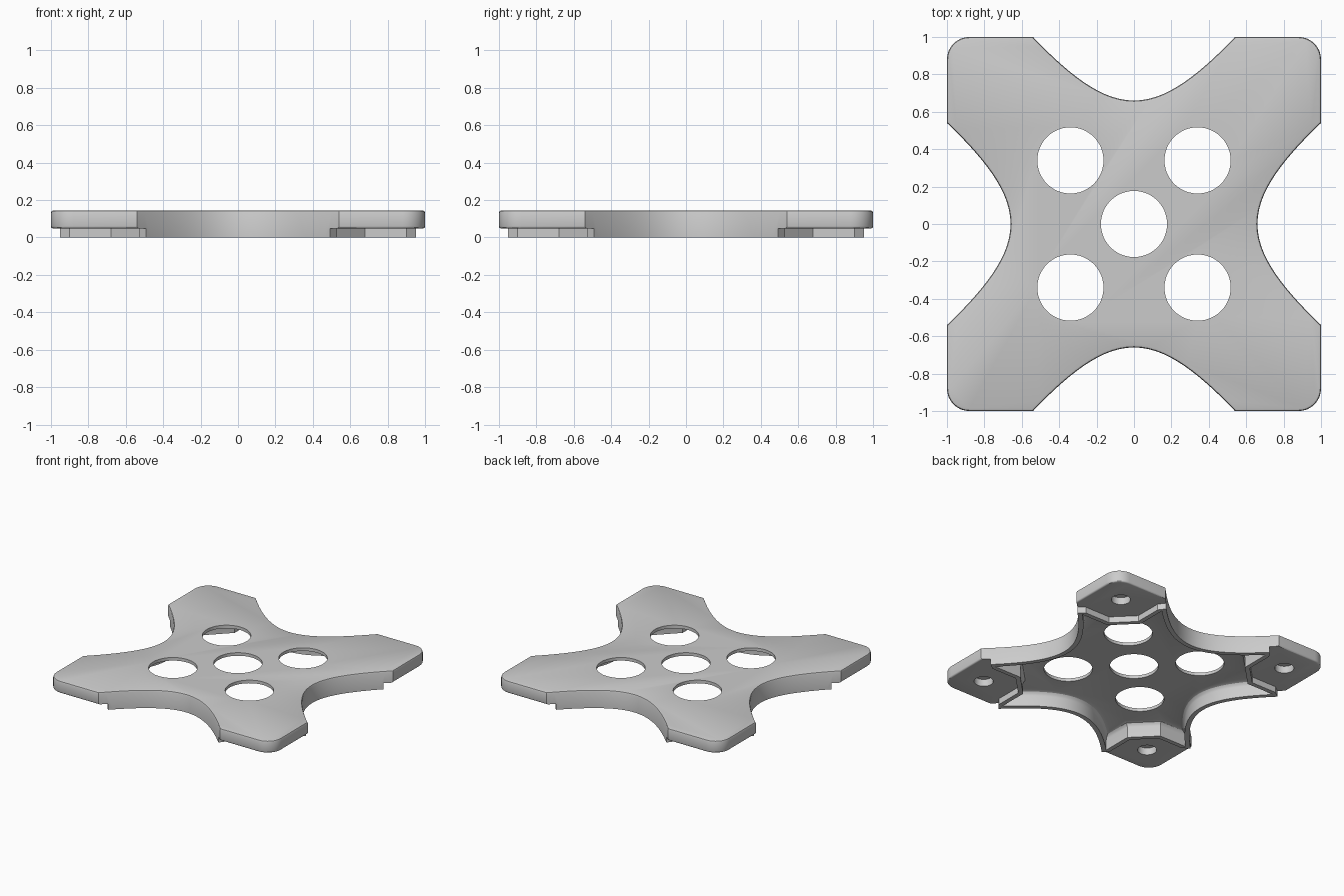
import bpy, bmesh
from math import sin, cos, pi, sqrt, hypot
from mathutils import Matrix

if "Cube" in bpy.data.objects:
    bpy.data.objects.remove(bpy.data.objects["Cube"], do_unlink=True)

HEIGHT, LIP = 0.145, 0.048     # plate top and underside of the corner pads
WAIST, SPREAD = 0.66, 1.935    # hyperbolic side curve
CORNER = 0.12                  # outer corner radius
STEPS = 28

grey = bpy.data.materials.new("plain grey")
grey.use_nodes = True
colour = (0.6, 0.6, 0.6, 1)
grey.diffuse_color = colour
grey.node_tree.nodes["Principled BSDF"].inputs["Base Color"].default_value = colour


def waist_curve(d, limit):
    """Points of the +x side curve, moved inward by d."""
    pts = []
    for i in range(STEPS + 1):
        t = limit * (2 * i / STEPS - 1)
        x = sqrt(WAIST ** 2 + SPREAD * t * t)
        slope = SPREAD * t / x
        n = hypot(1, slope)
        pts.append((x - d / n, t + d * slope / n))
    return pts


def four_way(pts):
    """Repeat a quarter outline around the centre."""
    ring = []
    for _ in range(4):
        ring += pts
        pts = [(-y, x) for x, y in pts]
    return ring


def outer_ring(d):
    c = 1 - CORNER
    arc = [(c + (CORNER - d) * cos(i * pi / 16), c + (CORNER - d) * sin(i * pi / 16))
           for i in range(9)]
    return four_way(waist_curve(d, 0.54 - 0.3 * d) + arc)


def cavity_ring(d):
    a, b = 0.53 - d, 0.68 - 0.414 * d
    return four_way(waist_curve(d, 0.53 - 1.7 * d) + [(b, a), (a, b)])


def circle(x, y, r, n=48):
    return [(x + r * cos(2 * pi * i / n), y + r * sin(2 * pi * i / n)) for i in range(n)]


def loft(name, layers):
    """Closed solid through (ring, z) layers."""
    bm = bmesh.new()
    rings = [[bm.verts.new((x, y, z)) for x, y in ring] for ring, z in layers]
    for low, high in zip(rings, rings[1:]):
        for i in range(len(low)):
            j = (i + 1) % len(low)
            bm.faces.new((low[i], low[j], high[j], high[i]))
    bm.faces.new(rings[0][::-1])
    bm.faces.new(rings[-1])
    mesh = bpy.data.meshes.new(name)
    bm.to_mesh(mesh)
    bm.free()
    obj = bpy.data.objects.new(name, mesh)
    bpy.context.collection.objects.link(obj)
    return obj


def cut(cutter):
    """Subtract a cutter from the plate, then discard it."""
    cutter.hide_render = True
    mod = plate.modifiers.new("cut", 'BOOLEAN')
    mod.operation, mod.solver, mod.object = 'DIFFERENCE', 'EXACT', cutter
    bpy.ops.object.modifier_apply(modifier=mod.name)
    bpy.data.objects.remove(cutter, do_unlink=True)


# Main plate with a rounded top edge
plate = loft("support_plate", [(outer_ring(0), 0), (outer_ring(0), HEIGHT - 0.014),
                               (outer_ring(0.004), HEIGHT - 0.004),
                               (outer_ring(0.014), HEIGHT)])
plate.data.materials.append(grey)
bpy.context.view_layer.objects.active = plate
plate.select_set(True)

# Stepped corner pads
half = [(0.68, 0.53), (0.9, 0.53), (0.955, 0.488), (1.2, 0.488)]
pad = half + [(1.2, 1.2)] + [(y, x) for x, y in reversed(half)]
for k in range(4):
    cutter = loft("pad_cutter", [(pad, -0.1), (pad, LIP)])
    cutter.data.transform(Matrix.Rotation(k * pi / 2, 4, 'Z'))
    cut(cutter)

# Rounded lower edge on the pads
bm = bmesh.new()
bm.from_mesh(plate.data)


def on_lip(v):
    a, b = sorted((abs(v.co.x), abs(v.co.y)))
    return abs(v.co.z - LIP) < 0.001 and a > 0.535 and b > 0.87


lip_edges = [e for e in bm.edges if all(on_lip(v) for v in e.verts)]
bmesh.ops.bevel(bm, geom=lip_edges, offset=0.012, segments=3, profile=0.5, affect='EDGES')
bm.to_mesh(plate.data)
bm.free()

# Hollow underside with a filleted ceiling
cut(loft("cavity_cutter", [(cavity_ring(0.035), -0.1), (cavity_ring(0.035), 0.085),
                           (cavity_ring(0.039), 0.1), (cavity_ring(0.05), 0.113),
                           (cavity_ring(0.07), 0.12)]))

# Five through holes and four blind screw holes
corners = [(sx, sy) for sx in (-1, 1) for sy in (-1, 1)]
for sx, sy in [(0, 0)] + corners:
    ring = circle(0.34 * sx, 0.34 * sy, 0.177)
    cut(loft("hole_cutter", [(ring, -0.1), (ring, 0.3)]))
for sx, sy in corners:
    ring = circle(0.777 * sx, 0.777 * sy, 0.07, 32)
    cut(loft("screw_cutter", [(ring, -0.1), (ring, 0.105)]))

bpy.ops.object.shade_smooth_by_angle(angle=pi / 6)
